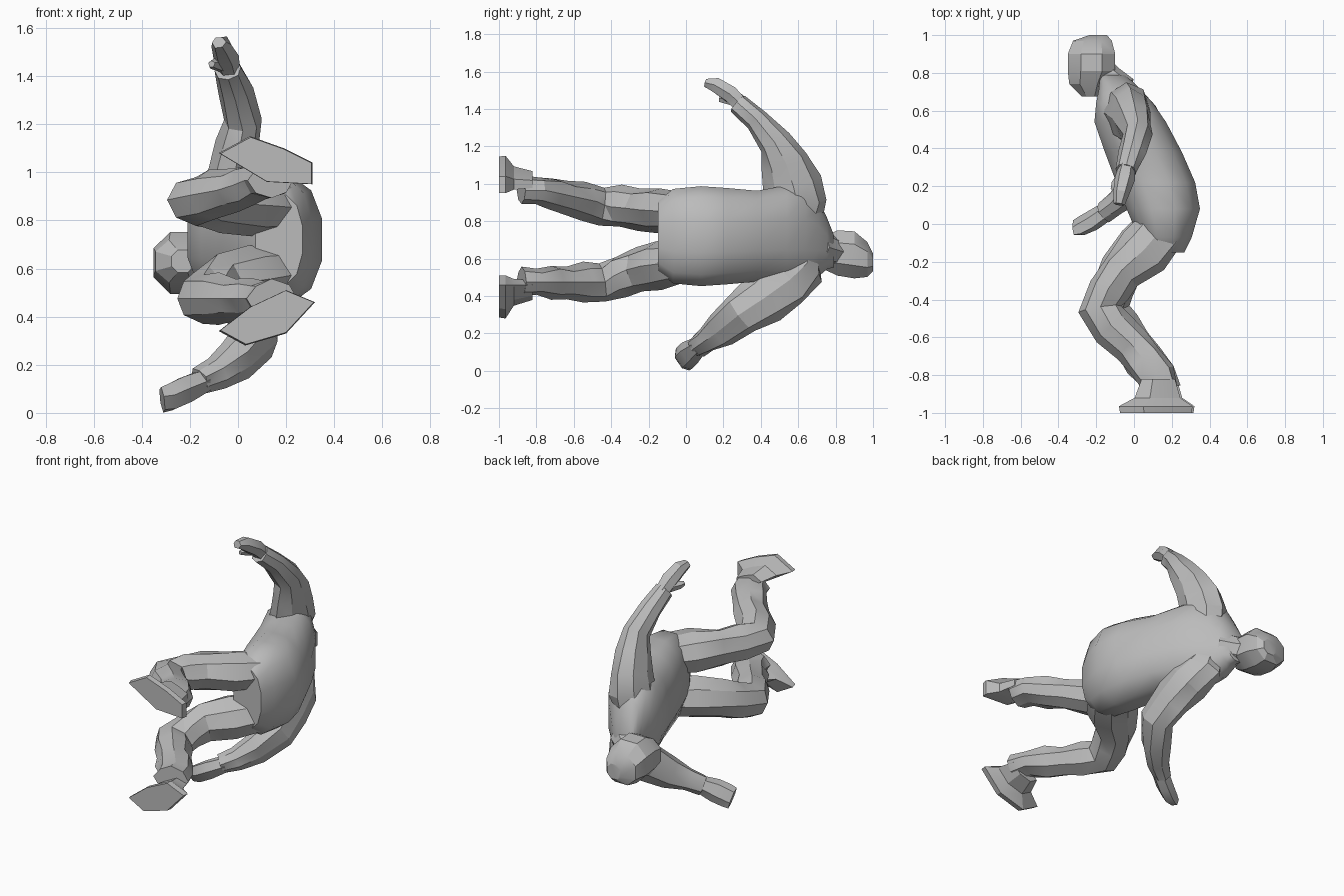
import bpy, bmesh, math, random
from mathutils import Vector

if "Cube" in bpy.data.objects:
    bpy.data.objects.remove(bpy.data.objects["Cube"])

random.seed(4)
grey = bpy.data.materials.new("plain grey")
grey.diffuse_color = (0.5, 0.5, 0.5, 1)
grey.use_nodes = True
grey.node_tree.nodes["Principled BSDF"].inputs["Base Color"].default_value = grey.diffuse_color


def finish(name, bm, angle):
    bmesh.ops.recalc_face_normals(bm, faces=bm.faces)
    mesh = bpy.data.meshes.new(name)
    bm.to_mesh(mesh)
    bm.free()
    mesh.materials.append(grey)
    obj = bpy.data.objects.new(name, mesh)
    bpy.context.collection.objects.link(obj)
    bpy.ops.object.select_all(action='DESELECT')
    obj.select_set(True)
    bpy.context.view_layer.objects.active = obj
    bpy.ops.object.shade_smooth_by_angle(angle=math.radians(angle))


def skin(name, rings, angle=30, crease=False):
    """Join a list of point rings into a closed body."""
    bm = bmesh.new()
    loops = [[bm.verts.new(p) for p in ring] for ring in rings]
    n = len(loops[0])
    for a, b in zip(loops, loops[1:]):
        for i in range(n):
            j = (i + 1) % n
            bm.faces.new((a[i], a[j], b[j], b[i]))
    bm.faces.new(loops[0])
    bm.faces.new(loops[-1])
    if crease:
        bmesh.ops.triangulate(bm, faces=[f for f in bm.faces if len(f.verts) == 4])
    finish(name, bm, angle)


def limb(name, axis, path, sides=8, wrinkle=0.09):
    """Tube along a path of (x, y, z, radius along axis, radius across)."""
    pts = [Vector(p[:3]) for p in path]
    rings = []
    for k, p in enumerate(path):
        t = (pts[min(k + 1, len(pts) - 1)] - pts[max(k - 1, 0)]).normalized()
        u = Vector(axis)
        u = (u - t * u.dot(t)).normalized()
        v = t.cross(u)
        ring = []
        for i in range(sides):
            a = 2 * math.pi * i / sides
            s = 1 + random.uniform(-wrinkle, wrinkle)
            ring.append(pts[k] + (u * math.cos(a) * p[3] + v * math.sin(a) * p[4]) * s)
        rings.append(ring)
    skin(name, rings, 25, True)


def body(name, sections, sides, power, angle):
    """Rounded-box rings at constant y: (y, cx, cz, rx, rz)."""
    rings = []
    for y, cx, cz, rx, rz in sections:
        ring = []
        for i in range(sides):
            a = 2 * math.pi * (i + 0.5) / sides
            c, s = math.cos(a), math.sin(a)
            ring.append((cx + rx * math.copysign(abs(c) ** power, c), y,
                         cz + rz * math.copysign(abs(s) ** power, s)))
        rings.append(ring)
    skin(name, rings, angle)


# Hunched torso
body("torso", [
    (-.15, .17, .72, .10, .19), (-.07, .165, .72, .145, .26),
    (.08, .155, .72, .20, .275), (.22, .115, .72, .215, .265),
    (.38, .05, .72, .21, .25), (.54, -.02, .73, .195, .27),
    (.64, -.05, .73, .155, .27), (.71, -.075, .71, .115, .21),
    (.755, -.095, .68, .09, .14), (.79, -.12, .64, .07, .09)], 12, .85, 45)

# Neck and head
limb("neck", (0, 0, 1), [(-.06, .70, .66, .10, .09), (-.14, .77, .64, .085, .08),
                         (-.21, .84, .63, .08, .08)])
body("head", [
    (.675, -.23, .63, .05, .05), (.74, -.24, .63, .11, .095),
    (.81, -.225, .63, .135, .13), (.90, -.225, .62, .135, .135),
    (.97, -.22, .595, .11, .10), (1.0, -.19, .58, .05, .05)], 8, .9, 25)

# Raised arm with hand and thumb
limb("raised_arm", (1, 0, 0), [
    (-.05, .59, .78, .10, .13), (-.04, .595, .90, .12, .155),
    (-.02, .57, 1.0, .11, .155), (.0, .53, 1.12, .095, .125),
    (.02, .475, 1.22, .08, .09), (-.01, .38, 1.34, .07, .068),
    (-.04, .28, 1.43, .055, .058)])
limb("raised_hand", (1, 0, 0), [
    (-.035, .30, 1.42, .045, .045), (-.05, .24, 1.475, .055, .05),
    (-.07, .16, 1.525, .045, .045), (-.08, .105, 1.54, .03, .025)], 6)
limb("raised_thumb", (0, 0, 1), [
    (-.05, .28, 1.44, .035, .03), (-.10, .21, 1.45, .025, .025),
    (-.11, .18, 1.45, .015, .015)], 5)

# Lowered arm with hand
out = (0, .55, -.83)
limb("lowered_arm", out, [
    (-.05, .63, .66, .08, .09), (-.01, .61, .55, .14, .11),
    (.04, .53, .47, .15, .11),
    (.07, .42, .39, .14, .10), (.07, .30, .31, .115, .095),
    (-.01, .19, .22, .09, .085), (-.09, .11, .165, .07, .065),
    (-.16, .06, .13, .06, .055)])
limb("lowered_hand", out, [
    (-.14, .07, .135, .05, .05), (-.22, .02, .095, .07, .05),
    (-.28, -.01, .065, .07, .045), (-.315, -.02, .055, .066, .03)], 6, .03)

# Bent legs, mostly alike: z of hip, thigh, knee, calf, ankle, then knee shift
legs = {"upper_leg": (.85, .87, .885, .925, .965, 0),
        "lower_leg": (.58, .54, .475, .475, .475, .03)}
for name, (h, th, kn, ca, an, dx) in legs.items():
    limb(name, (0, 0, 1), [
        (.17, 0, h, .11, .13), (.05, -.14, (h + th) / 2, .125, .14),
        (-.07, -.25, th, .115, .11), (-.14 + dx, -.35, (th + kn) / 2, .11, .11),
        (-.175 + dx, -.45, kn, .105, .12), (-.11 + dx, -.55, (kn + ca) / 2, .10, .11),
        (-.01, -.64, ca, .085, .10), (.055, -.72, (ca + an) / 2, .09, .105),
        (.12, -.80, an, .075, .11), (.14, -.88, an, .075, .10)], 8, .1)

# Feet: flat soles narrowing to the ankle
soles = {
    "upper_foot": ((.14, 1.0), [(-.08, 1.08), (.05, 1.15), (.19, 1.10),
                                (.31, 1.04), (.31, .95), (.12, .96)]),
    "lower_foot": ((.15, .46), [(-.08, .34), (.05, .44), (.20, .51),
                                (.32, .46), (.20, .33), (.03, .28)]),
}
for name, ((ax, az), sole) in soles.items():
    rings = [[(ax + (x - ax) * s, y, az + (z - az) * s) for x, z in sole]
             for y, s in ((-1, .97), (-.965, 1), (-.92, .62), (-.82, .45))]
    skin(name, rings, 25)
